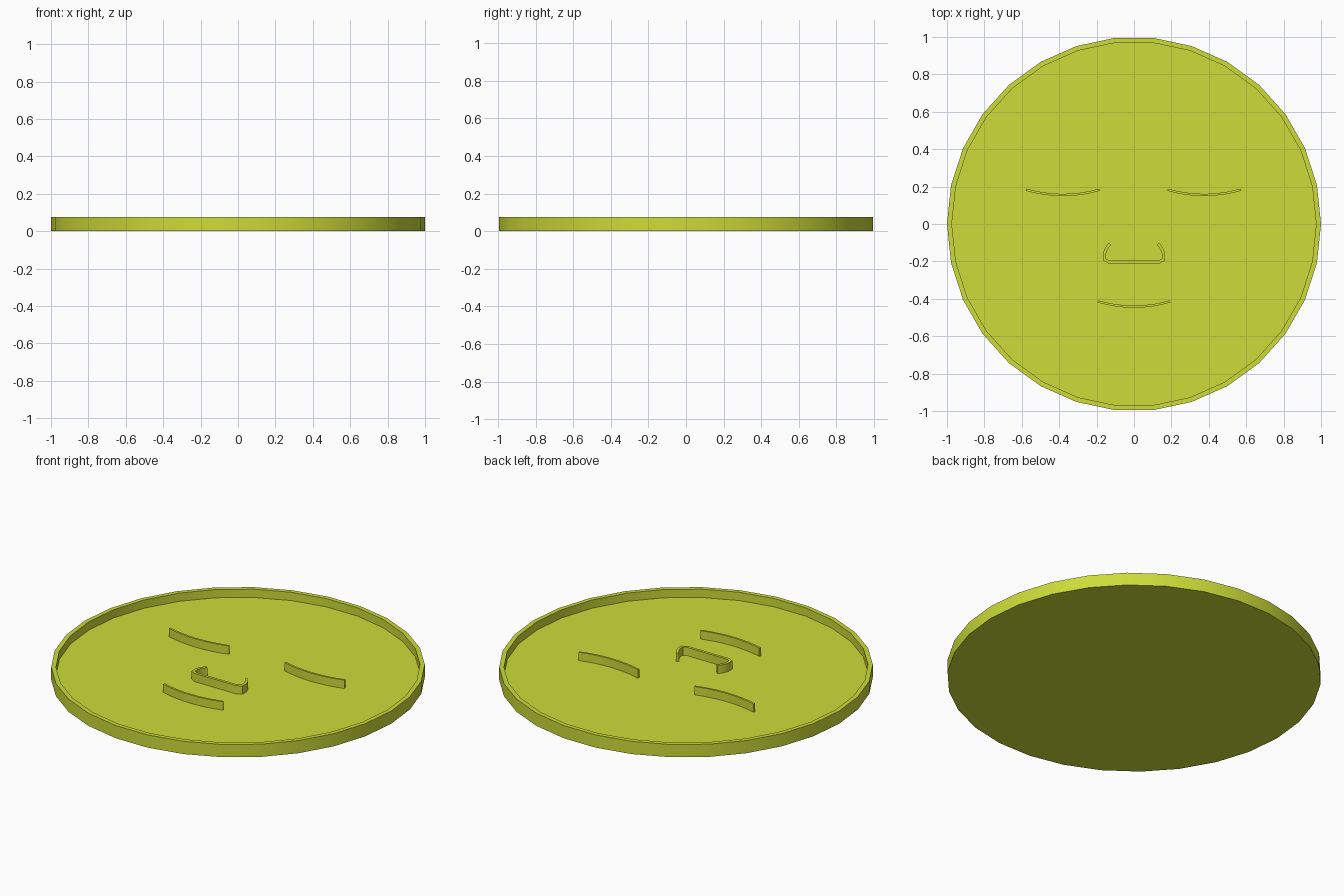
import bpy, bmesh, math
from mathutils import Vector

if "Cube" in bpy.data.objects:
    bpy.data.objects.remove(bpy.data.objects["Cube"])

SIDES, R_OUT, R_IN = 30, 1.0, 0.974
FLOOR, TOP = 0.026, 0.075

lime = bpy.data.materials.new("lime yellow")
lime.diffuse_color = (0.610, 0.716, 0.041, 1)
lime.use_nodes = True
lime.node_tree.nodes["Principled BSDF"].inputs["Base Color"].default_value = lime.diffuse_color


def finish(bm, name):
    bmesh.ops.recalc_face_normals(bm, faces=bm.faces)
    mesh = bpy.data.meshes.new(name)
    bm.to_mesh(mesh)
    bm.free()
    mesh.materials.append(lime)
    ob = bpy.data.objects.new(name, mesh)
    bpy.context.collection.objects.link(ob)
    bpy.ops.object.select_all(action='DESELECT')
    ob.select_set(True)
    bpy.context.view_layer.objects.active = ob
    bpy.ops.object.shade_smooth_by_angle(angle=math.radians(30))
    return ob


def dish(name):
    """Shallow round tray: stacked rings joined up, with flat caps."""
    bm = bmesh.new()
    rings = []
    for r, z in ((R_OUT, 0), (R_OUT, TOP), (R_IN, TOP), (R_IN, FLOOR)):
        rings.append([bm.verts.new((r * math.cos(math.tau * i / SIDES),
                                    r * math.sin(math.tau * i / SIDES), z))
                      for i in range(SIDES)])
    for a, b in zip(rings, rings[1:]):
        for i in range(SIDES):
            j = (i + 1) % SIDES
            bm.faces.new((a[i], a[j], b[j], b[i]))
    bm.faces.new(rings[0][::-1])
    bm.faces.new(rings[-1])
    return finish(bm, name)


def ribbon(name, path, width):
    """Thin upright wall following a path, standing on the tray floor."""
    pts = [Vector(p) for p in path]
    bm = bmesh.new()
    rows = []
    for i, p in enumerate(pts):
        before = (p - pts[i - 1]).normalized() if i else None
        after = (pts[i + 1] - p).normalized() if i < len(pts) - 1 else None
        d = ((before or after) + (after or before)).normalized()
        n = Vector((-d.y, d.x)) * (width / 2 / d.dot(after or before))
        corners = ((p + n, FLOOR), (p - n, FLOOR), (p - n, TOP), (p + n, TOP))
        rows.append([bm.verts.new((q.x, q.y, z)) for q, z in corners])
    for a, b in zip(rows, rows[1:]):
        for k in range(4):
            m = (k + 1) % 4
            bm.faces.new((a[k], a[m], b[m], b[k]))
    bm.faces.new(rows[0])
    bm.faces.new(rows[-1])
    return finish(bm, name)


def sagging_arc(cx, y_end, half, sag, steps=8):
    return [(cx + half * t, y_end - sag * (1 - t * t))
            for t in (2 * i / steps - 1 for i in range(steps + 1))]


# Tray with raised rim
dish("round_tray")

# Closed eyes and mouth
for side, cx in (("left", -0.38), ("right", 0.375)):
    ribbon(side + "_eye", sagging_arc(cx, 0.183, 0.195, 0.028), 0.012)
ribbon("mouth", sagging_arc(0, -0.414, 0.194, 0.028), 0.012)

# Nose: half the outline, mirrored
half = [(-0.129, -0.106), (-0.148, -0.132), (-0.159, -0.16), (-0.158, -0.19),
        (-0.134, -0.203)]
ribbon("nose", half + [(-x, y) for x, y in reversed(half)], 0.016)
